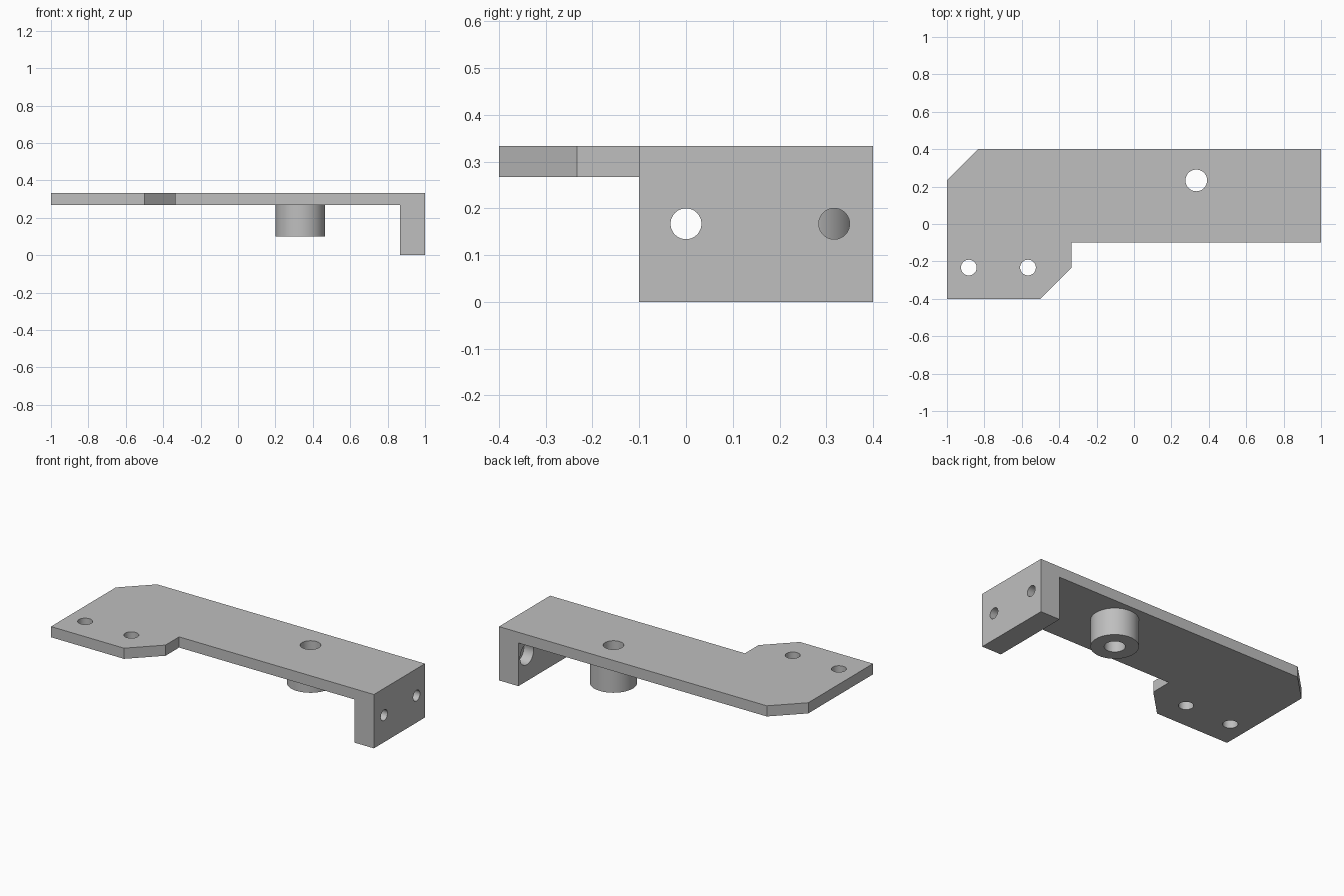
import bpy, bmesh, math
from mathutils import Matrix, Vector

old = bpy.data.objects.get("Cube")
if old:
    bpy.data.objects.remove(old, do_unlink=True)

TOP, UNDER, INNER = 0.333, 0.267, 0.867   # plate top, plate underside, flange inner face
MID = 0.167                               # height of the flange holes

grey = bpy.data.materials.new("plain_grey")
grey.use_nodes = True
grey.diffuse_color = (0.52, 0.52, 0.52, 1)
grey.node_tree.nodes["Principled BSDF"].inputs["Base Color"].default_value = (0.52, 0.52, 0.52, 1)


def make_object(name, bm):
    bmesh.ops.recalc_face_normals(bm, faces=bm.faces)
    mesh = bpy.data.meshes.new(name)
    bm.to_mesh(mesh)
    bm.free()
    mesh.materials.append(grey)
    obj = bpy.data.objects.new(name, mesh)
    bpy.context.collection.objects.link(obj)
    return obj


def prism(name, points, extrude):
    """Extrude a closed outline along a vector."""
    bm = bmesh.new()
    face = bm.faces.new([bm.verts.new(p) for p in points])
    out = bmesh.ops.extrude_face_region(bm, geom=[face], use_keep_orig=True)
    verts = [v for v in out["geom"] if isinstance(v, bmesh.types.BMVert)]
    bmesh.ops.translate(bm, verts=verts, vec=extrude)
    return make_object(name, bm)


def cylinder(name, start, end, radius):
    start, end = Vector(start), Vector(end)
    axis = end - start
    turn = Vector((0, 0, 1)).rotation_difference(axis).to_matrix().to_4x4()
    bm = bmesh.new()
    bmesh.ops.create_cone(bm, cap_ends=True, segments=64, radius1=radius, radius2=radius,
                          depth=axis.length, matrix=Matrix.Translation((start + end) / 2) @ turn)
    return make_object(name, bm)


def combine(obj, tool, operation="DIFFERENCE"):
    """Apply a boolean and remove the tool object."""
    mod = obj.modifiers.new("cut", "BOOLEAN")
    mod.operation, mod.object, mod.solver = operation, tool, "EXACT"
    bpy.context.view_layer.update()
    mesh = bpy.data.meshes.new_from_object(obj.evaluated_get(bpy.context.evaluated_depsgraph_get()))
    obj.modifiers.clear()
    obj.data = mesh
    bpy.data.objects.remove(tool, do_unlink=True)


# Bracket body: L-shaped side profile trimmed by the plan outline
profile = [(-1.2, UNDER), (INNER, UNDER), (INNER, 0), (1.2, 0), (1.2, TOP), (-1.2, TOP)]
bracket = prism("bracket_plate_and_flange", [(x, -0.6, z) for x, z in profile], (0, 1.2, 0))
outline = [(-1, -0.4), (-0.5, -0.4), (-0.333, -0.233), (-0.333, -0.1),
           (1, -0.1), (1, 0.4), (-0.833, 0.4), (-1, 0.233)]
plan = prism("plan_trim", [(x, y, -0.2) for x, y in outline], (0, 0, 0.8))
combine(bracket, plan, "INTERSECT")

# Round boss under the plate
boss = cylinder("boss", (0.333, 0.233, 0.1), (0.333, 0.233, UNDER), 0.133)

# Bore through plate and boss
for part in (bracket, boss):
    combine(part, cylinder("bore", (0.333, 0.233, -0.1), (0.333, 0.233, 0.5), 0.058))

# Mounting holes in the wide end
for x in (-0.883, -0.567):
    combine(bracket, cylinder("mount_hole", (x, -0.233, 0.1), (x, -0.233, 0.5), 0.042))

# Flange screw holes, counterbored on the inner face
for y in (0, 0.317):
    combine(bracket, cylinder("screw_hole", (0.7, y, MID), (1.2, y, MID), 0.033))
    combine(bracket, cylinder("counterbore", (0.8, y, MID), (INNER + 0.067, y, MID), 0.066))

# Smooth round walls, sharp edges
for part in (bracket, boss):
    bpy.ops.object.select_all(action="DESELECT")
    part.select_set(True)
    bpy.context.view_layer.objects.active = part
    bpy.ops.object.shade_smooth_by_angle(angle=math.radians(30))
